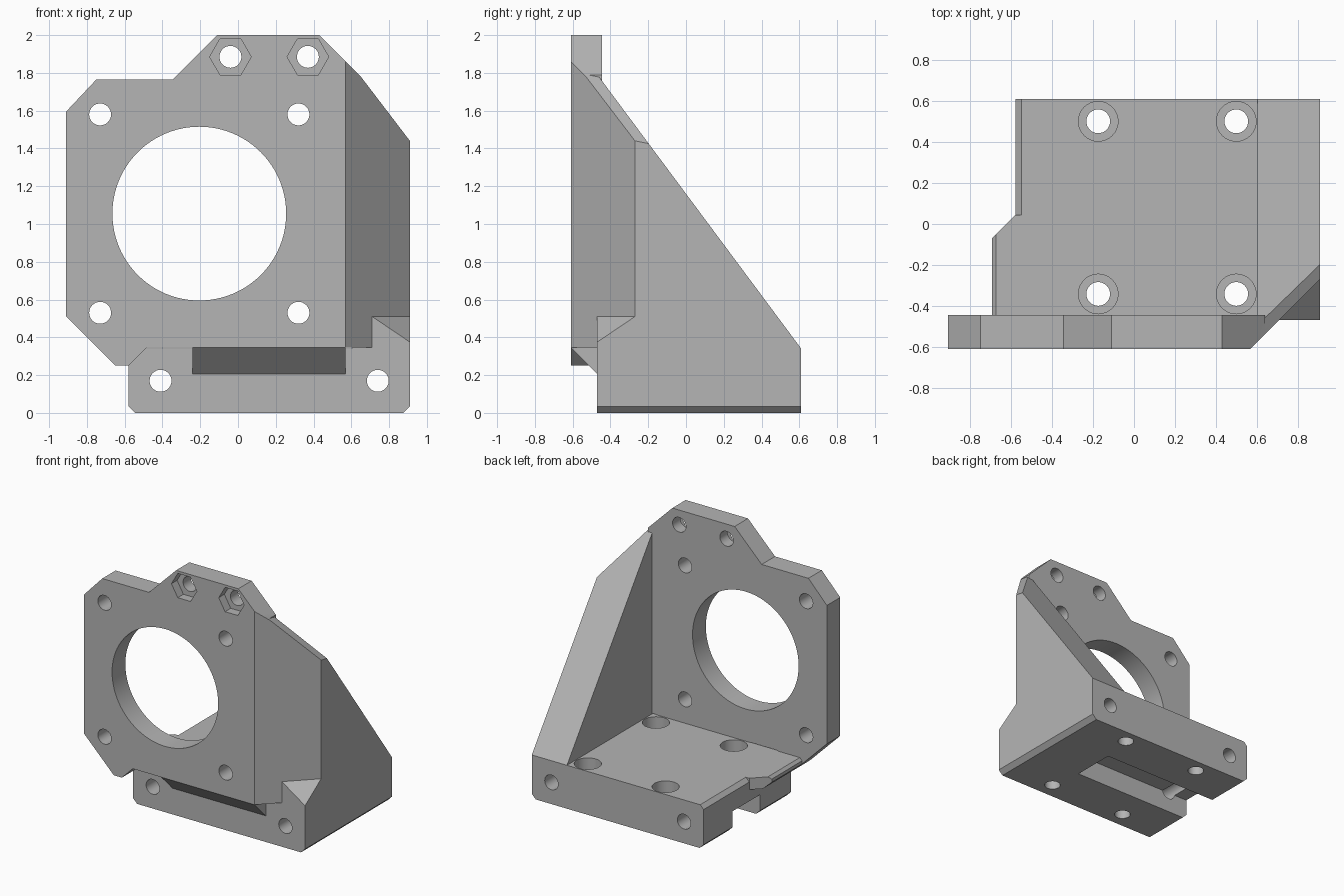
import bpy, bmesh, math
from mathutils import Vector

cube = bpy.data.objects.get("Cube")
if cube:
    bpy.data.objects.remove(cube, do_unlink=True)

grey = bpy.data.materials.new("matte grey")
grey.use_nodes = True
COLOUR = (0.46, 0.46, 0.46, 1)
grey.diffuse_color = COLOUR
grey.node_tree.nodes["Principled BSDF"].inputs["Base Color"].default_value = COLOUR


def place(axis, u, v, w):
    """Map profile coordinates u, v and depth w to x, y, z."""
    return {"x": (w, u, v), "y": (u, w, v), "z": (u, v, w)}[axis]


def finish(name, bm):
    bmesh.ops.recalc_face_normals(bm, faces=bm.faces)
    mesh = bpy.data.meshes.new(name)
    bm.to_mesh(mesh)
    bm.free()
    mesh.materials.append(grey)
    obj = bpy.data.objects.new(name, mesh)
    bpy.context.collection.objects.link(obj)
    return obj


def prism(name, axis, profile, start, end, trims=()):
    """Extrude a profile along an axis, then trim it with (point, outward normal) planes."""
    bm = bmesh.new()
    a = [bm.verts.new(place(axis, u, v, start)) for u, v in profile]
    b = [bm.verts.new(place(axis, u, v, end)) for u, v in profile]
    bm.faces.new(a)
    bm.faces.new(b)
    n = len(profile)
    for i in range(n):
        j = (i + 1) % n
        bm.faces.new((a[i], a[j], b[j], b[i]))
    bmesh.ops.recalc_face_normals(bm, faces=bm.faces)
    for point, normal in trims:
        bmesh.ops.bisect_plane(bm, geom=bm.verts[:] + bm.edges[:] + bm.faces[:],
                               plane_co=point, plane_no=Vector(normal).normalized(),
                               clear_outer=True)
        rim = [e for e in bm.edges if e.is_boundary]
        if rim:
            bmesh.ops.holes_fill(bm, edges=rim, sides=0)
    return finish(name, bm)


def rod(axis, u, v, radius, start, end, sides=32):
    ring = [(u + radius * math.cos(2 * math.pi * i / sides),
             v + radius * math.sin(2 * math.pi * i / sides)) for i in range(sides)]
    return prism("cutter", axis, ring, start, end)


def combine(target, other, operation):
    mod = target.modifiers.new(operation.lower(), "BOOLEAN")
    mod.operation = operation
    mod.solver = "EXACT"
    mod.object = other
    bpy.context.view_layer.objects.active = target
    bpy.ops.object.modifier_apply(modifier=mod.name)
    bpy.data.objects.remove(other, do_unlink=True)


corner_cut = ((0.57, -0.61, 1), (1, -1, 0))
shoulder_cut = ((0.43, 0, 2), (1, 0, 1))
strip_cut = ((0.91, -0.195, 1.425), (1.11, 0.2, 1))

# Base block with small edge chamfers
bracket = prism("motor_bracket", "y", [
    (-0.545, 0), (0.875, 0), (0.91, 0.035), (0.91, 0.34),
    (-0.55, 0.34), (-0.58, 0.31), (-0.58, 0.035)], -0.47, 0.61)

# Upright motor plate
plate = prism("motor_plate", "y", [
    (-0.91, 0.51), (-0.65, 0.25), (-0.58, 0.25), (-0.485, 0.345), (0.64, 0.345),
    (0.64, 1.79), (0.43, 2), (-0.11, 2), (-0.345, 1.765), (-0.75, 1.765), (-0.91, 1.595)],
    -0.61, -0.445, [corner_cut])

# Sloping side wall with its front corner cut off
wall = prism("side_wall", "x", [
    (-0.61, 0.345), (-0.47, 0.345), (-0.47, 0.1), (0.61, 0.1), (0.61, 0.34), (-0.61, 1.98)],
    0.605, 0.91, [corner_cut, shoulder_cut, strip_cut])

# Sloped fill where the square base corner meets the cut wall
bm = bmesh.new()
for p in [(0.71, -0.47, 0.2), (0.91, -0.47, 0.2), (0.91, -0.27, 0.2),
          (0.71, -0.47, 0.51), (0.91, -0.27, 0.51), (0.91, -0.47, 0.375)]:
    bm.verts.new(p)
bmesh.ops.convex_hull(bm, input=bm.verts)
corner = finish("corner_fill", bm)

# Wedge under the plate
wedge = prism("plate_support", "x", [
    (-0.61, 0.345), (-0.47, 0.205), (-0.45, 0.205), (-0.45, 0.35), (-0.61, 0.35)], -0.24, 0.57)

# Side ledge behind the plate
ledge = prism("side_ledge", "z", [
    (-0.695, -0.46), (-0.695, -0.07), (-0.58, 0.045), (-0.5, 0.045), (-0.5, -0.46)],
    0.25, 0.34, [((-0.65, 0, 0.25), (-1, 0, -1)), ((-0.675, 0, 0.34), (-1, 0, 1))])

for part in (plate, wall, corner, wedge, ledge):
    combine(bracket, part, "UNION")

# Motor opening and its four screw holes
cutters = [rod("y", -0.205, 1.055, 0.46, -0.7, -0.4, 96)]
for x in (-0.73, 0.32):
    for z in (0.53, 1.58):
        cutters.append(rod("y", x, z, 0.058, -0.7, -0.4))

# Upper holes with hexagonal nut pockets
for x in (-0.04, 0.37):
    cutters.append(rod("y", x, 1.885, 0.058, -0.7, -0.4))
    cutters.append(rod("y", x, 1.885, 0.11, -0.7, -0.54, 6))

# Long holes through the base
for x in (-0.41, 0.74):
    cutters.append(rod("y", x, 0.17, 0.058, -0.55, 0.7))

# Counterbored vertical holes
for x in (-0.175, 0.5):
    for y in (-0.342, 0.502):
        cutters.append(rod("z", x, y, 0.058, -0.1, 0.36))
        cutters.append(rod("z", x, y, 0.097, 0.17, 0.36))

# Channel under the base, open on one side
cutters.append(prism("cutter", "x", [(-0.09, -0.1), (0.25, -0.1), (0.25, 0.16), (-0.09, 0.16)],
                     -0.8, 0.46))

for cutter in cutters:
    combine(bracket, cutter, "DIFFERENCE")

bpy.ops.object.select_all(action="DESELECT")
bracket.select_set(True)
bpy.context.view_layer.objects.active = bracket
bpy.ops.object.shade_smooth_by_angle(angle=math.radians(25))
